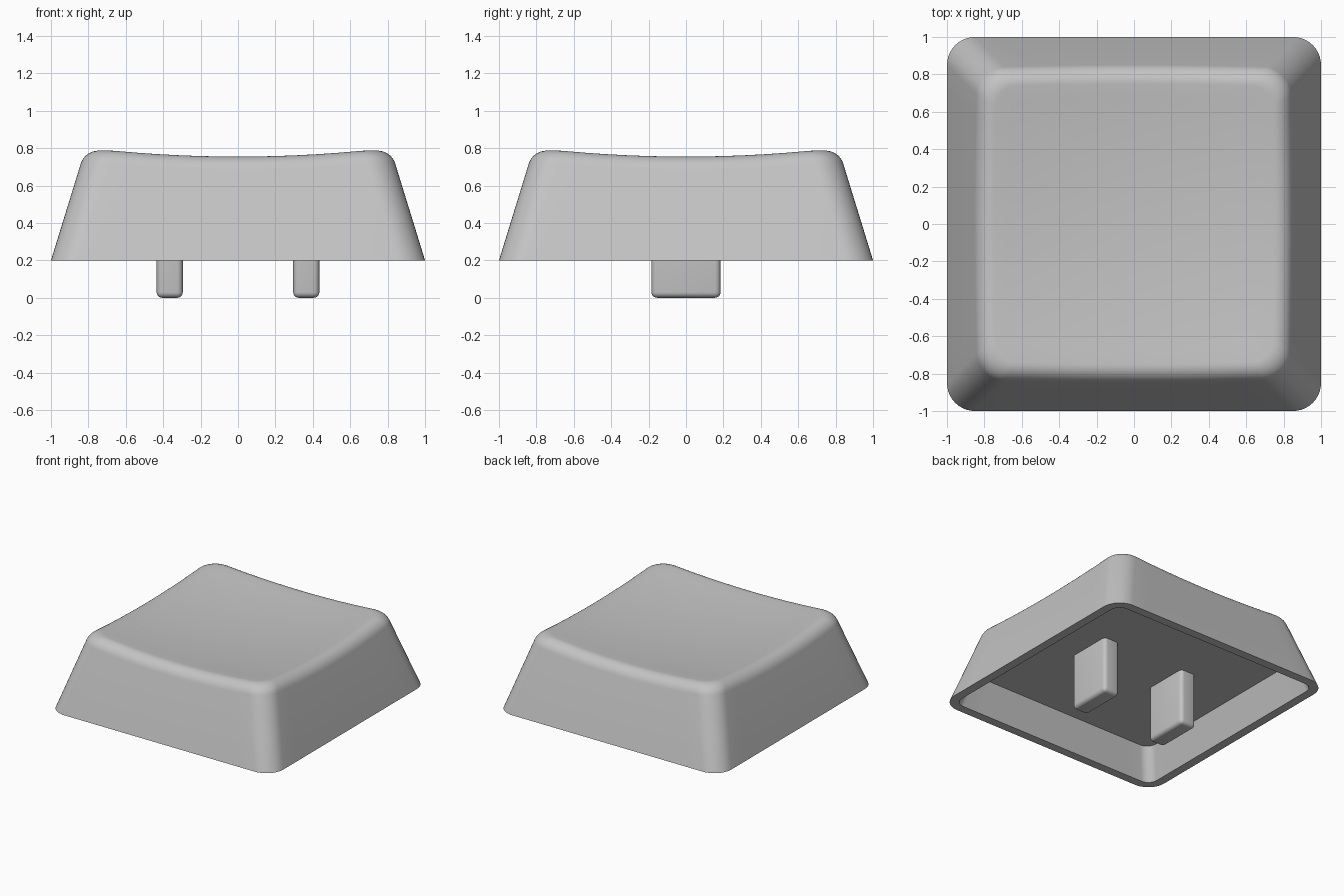
import bpy, bmesh, math
from math import cos, sin, pi

cube = bpy.data.objects.get("Cube")
if cube:
    bpy.data.objects.remove(cube, do_unlink=True)

grey = bpy.data.materials.new("light_grey_plastic")
colour = (0.55, 0.55, 0.55, 1)
grey.diffuse_color = colour
grey.use_nodes = True
grey.node_tree.nodes["Principled BSDF"].inputs["Base Color"].default_value = colour

BASE_Z, SLOPE, CORNER = 0.2, 0.308, 0.15
WALL, CEILING_Z = 0.07, 0.445
ARC, SIDE = 10, 12                 # steps per corner and per straight side
FILLET, FILLET_STEPS, DISH_STEPS = 0.078, 8, 10
COUNT = 4 * (ARC + SIDE)


def square_point(i, half, radius):
    """Point i on the outline of a rounded square."""
    quarter, step = divmod(i, ARC + SIDE)
    c = half - radius
    if step <= ARC:
        a = step / ARC * pi / 2
        x, y = c + radius * cos(a), c + radius * sin(a)
    else:
        x, y = c - 2 * c * (step - ARC) / SIDE, half
    for _ in range(quarter):
        x, y = -y, x
    return x, y


def dish(x, y):
    """Height of the hollowed top."""
    return 0.7125 + 0.0745 * (x * x + y * y)


def wall_half(z):
    return 1 - SLOPE * (z - BASE_Z)


def wall_point(i, z):
    return (*square_point(i, wall_half(z), CORNER), z)


def edge_height(i):
    """Height where the sloping wall would meet the dish."""
    z = 0.8
    for _ in range(6):
        z = dish(*square_point(i, wall_half(z), CORNER))
    return z


def fillet_ring(t):
    """Rounded edge between wall and dish, as a circular arc."""
    ring = []
    for i in range(COUNT):
        z = edge_height(i)
        low, tip = wall_point(i, z - FILLET), wall_point(i, z)
        x, y = square_point(i, wall_half(z) - FILLET, CORNER - FILLET / 2)
        top = (x, y, dish(x, y))
        a, b, c = (1 - t) ** 2, 2 * t * (1 - t) * 0.78, t * t
        ring.append([(a * p + b * q + c * r) / (a + b + c)
                     for p, q, r in zip(low, tip, top)])
    return ring


def flat_ring(half, radius, z):
    return [(*square_point(i, half, radius), z) for i in range(COUNT)]


def finish(name, bm):
    bmesh.ops.recalc_face_normals(bm, faces=bm.faces)
    mesh = bpy.data.meshes.new(name)
    bm.to_mesh(mesh)
    bm.free()
    mesh.materials.append(grey)
    obj = bpy.data.objects.new(name, mesh)
    bpy.context.collection.objects.link(obj)
    return obj


def smooth(obj):
    bpy.ops.object.select_all(action='DESELECT')
    obj.select_set(True)
    bpy.context.view_layer.objects.active = obj
    bpy.ops.object.shade_smooth_by_angle(angle=math.radians(35))


# Cap shell: cavity ceiling, inner wall, rim, outer wall, rounded edge, dish
inner = CORNER - WALL
rings = [flat_ring(wall_half(CEILING_Z) - WALL, inner, CEILING_Z),
         flat_ring(1 - WALL, inner, BASE_Z),
         flat_ring(1, CORNER, BASE_Z)]
rings += [fillet_ring(s / FILLET_STEPS) for s in range(FILLET_STEPS + 1)]
lip = rings[-1]
for s in range(1, DISH_STEPS):
    f = 1 - s / DISH_STEPS
    rings.append([(x * f, y * f, dish(x * f, y * f)) for x, y, _ in lip])

bm = bmesh.new()
loops = [[bm.verts.new(p) for p in ring] for ring in rings]
bm.faces.new(loops[0])
for a, b in zip(loops, loops[1:]):
    for i in range(COUNT):
        j = (i + 1) % COUNT
        bm.faces.new((a[i], a[j], b[j], b[i]))
centre = bm.verts.new((0, 0, dish(0, 0)))
for i in range(COUNT):
    bm.faces.new((loops[-1][i], loops[-1][(i + 1) % COUNT], centre))
smooth(finish("cap_shell", bm))

# Two rounded mounting pegs hanging from the cavity ceiling
for name, side in (("left_peg", 1), ("right_peg", -1)):
    bm = bmesh.new()
    bmesh.ops.create_cube(bm, size=1)
    top = CEILING_Z + 0.05
    bmesh.ops.scale(bm, vec=(0.14, 0.37, top), verts=bm.verts)
    bmesh.ops.translate(bm, vec=(side * 0.365, 0, top / 2), verts=bm.verts)
    bmesh.ops.bevel(bm, geom=bm.edges[:], offset=0.03, segments=5,
                    profile=0.5, affect='EDGES')
    smooth(finish(name, bm))
